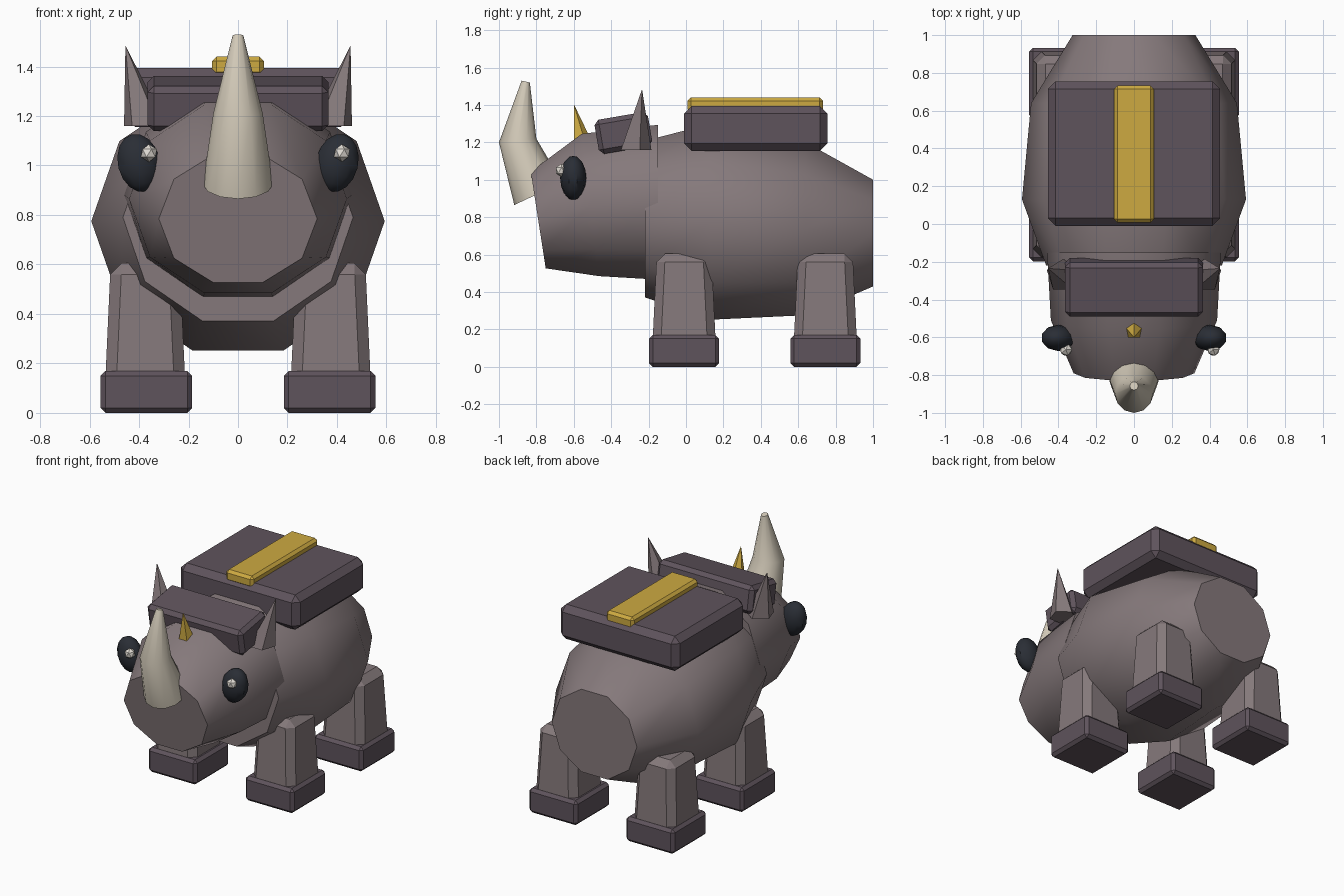
import bpy, bmesh, math
from mathutils import Vector, Matrix

if "Cube" in bpy.data.objects:
    bpy.data.objects.remove(bpy.data.objects["Cube"])


def material(name, rgb):
    m = bpy.data.materials.new(name)
    m.use_nodes = True
    m.diffuse_color = (*rgb, 1)
    m.node_tree.nodes["Principled BSDF"].inputs["Base Color"].default_value = (*rgb, 1)
    return m


HIDE = material("hide grey", (0.235, 0.191, 0.198))
PLATE = material("plate purple grey", (0.114, 0.087, 0.107))
GOLD = material("gold", (0.61, 0.40, 0.053))
HORN = material("horn cream", (0.66, 0.60, 0.49))
EYE = material("eye black", (0.023, 0.027, 0.036))
GLINT = material("eye glint", (0.78, 0.74, 0.68))


def finish(name, bm, mat, smooth=None):
    bmesh.ops.recalc_face_normals(bm, faces=bm.faces)
    mesh = bpy.data.meshes.new(name)
    bm.to_mesh(mesh)
    bm.free()
    mesh.materials.append(mat)
    ob = bpy.data.objects.new(name, mesh)
    bpy.context.collection.objects.link(ob)
    if smooth:
        bpy.ops.object.select_all(action='DESELECT')
        ob.select_set(True)
        bpy.context.view_layer.objects.active = ob
        bpy.ops.object.shade_smooth_by_angle(angle=math.radians(smooth))
    return ob


def loft(name, rings, mat, sides=10, smooth=40):
    """Skin capped rings, each given as centre, side radius and up axis."""
    bm = bmesh.new()
    loops = []
    for centre, across, up in rings:
        angles = [math.tau * i / sides for i in range(sides)]
        loops.append([bm.verts.new(Vector(centre) + Vector((across * math.cos(a), 0, 0))
                                   + Vector(up) * math.sin(a)) for a in angles])
    for a, b in zip(loops, loops[1:]):
        for i in range(sides):
            j = (i + 1) % sides
            bm.faces.new((a[i], a[j], b[j], b[i]))
    bm.faces.new(loops[0])
    bm.faces.new(loops[-1])
    return finish(name, bm, mat, smooth)


def box(name, centre, size, bevel, mat, taper=1.0, tilt=0.0):
    bm = bmesh.new()
    bmesh.ops.create_cube(bm, size=1)
    for v in bm.verts:
        k = taper if v.co.z > 0 else 1
        v.co = Vector((v.co.x * size[0] * k, v.co.y * size[1] * k, v.co.z * size[2]))
    bmesh.ops.bevel(bm, geom=bm.edges[:], offset=bevel, segments=1, affect='EDGES')
    bm.transform(Matrix.Translation(centre) @ Matrix.Rotation(tilt, 4, 'X'))
    return finish(name, bm, mat)


def spike(name, base, tip, radius, mat, turn=0.0):
    """Five-sided cone leaning from base to tip."""
    bm = bmesh.new()
    ring = [bm.verts.new(Vector(base) + radius * Vector((math.cos(a), math.sin(a), 0)))
            for a in (turn + math.tau * i / 5 for i in range(5))]
    top = bm.verts.new(tip)
    bm.faces.new(ring)
    for i in range(5):
        bm.faces.new((ring[i], ring[(i + 1) % 5], top))
    return finish(name, bm, mat)


# Barrel body and head
loft("body", [((0, -0.22, 0.79), 0.465, (0, 0, 0.44)),
              ((0, 0.13, 0.775), 0.593, (0, 0, 0.55)),
              ((0, 0.64, 0.738), 0.545, (0, 0, 0.486)),
              ((0, 1.0, 0.715), 0.325, (0, 0, 0.3))], HIDE)
loft("head", [((0, -0.79, 0.785), 0.32, (0, -0.042, 0.272)),
              ((0, -0.51, 0.865), 0.44, (0, -0.05, 0.4)),
              ((0, -0.15, 0.88), 0.46, (0, 0, 0.435))], HIDE)

# Curved nose horn
loft("nose_horn", [((0, -0.79, 0.925), 0.142, (0, 0.128, 0.06)),
                   ((0, -0.9, 1.21), 0.1, (0, 0.1, 0.01)),
                   ((0, -0.857, 1.525), 0.022, (0, 0.022, -0.005))], HORN, 12)

# Legs and hooves
for side, s in (("left", 1), ("right", -1)):
    for end, y in (("front", -0.01), ("back", 0.745)):
        box(f"{end}_{side}_leg", (s * 0.375, y, 0.355), (0.325, 0.34, 0.5), 0.045, HIDE, 0.86)
        box(f"{end}_{side}_hoof", (s * 0.37, y, 0.085), (0.37, 0.375, 0.17), 0.02, PLATE)

    # Ears and eyes
    spike(f"{side}_ear", (s * 0.375, -0.275, 1.16), (s * 0.455, -0.235, 1.485), 0.09,
          HIDE, math.pi / 2)
    bm = bmesh.new()
    bmesh.ops.create_uvsphere(bm, u_segments=10, v_segments=8, radius=1)
    bm.transform(Matrix.Translation((s * 0.4, -0.603, 1.01))
                 @ Matrix.Rotation(s * 0.25, 4, 'Y')
                 @ Matrix.Diagonal((0.09, 0.07, 0.12, 1)))
    finish(f"{side}_eye", bm, EYE, 40)
    bm = bmesh.new()
    bmesh.ops.create_icosphere(bm, subdivisions=1, radius=0.036)
    bm.transform(Matrix.Translation((s * 0.39 + 0.03, -0.665, 1.05)))
    finish(f"{side}_eye_glint", bm, GLINT)

# Back armour, gold strip, brow armour and gold spike
box("back_plate", (0, 0.373, 1.275), (0.91, 0.765, 0.24), 0.04, PLATE)
box("gold_strip", (0, 0.37, 1.4), (0.21, 0.725, 0.08), 0.018, GOLD)
box("brow_plate", (0, -0.335, 1.25), (0.73, 0.29, 0.185), 0.025, PLATE, 1.0, 0.17)
spike("gold_spike", (0, -0.558, 1.21), (0, -0.6, 1.405), 0.052, GOLD, math.pi / 2)
